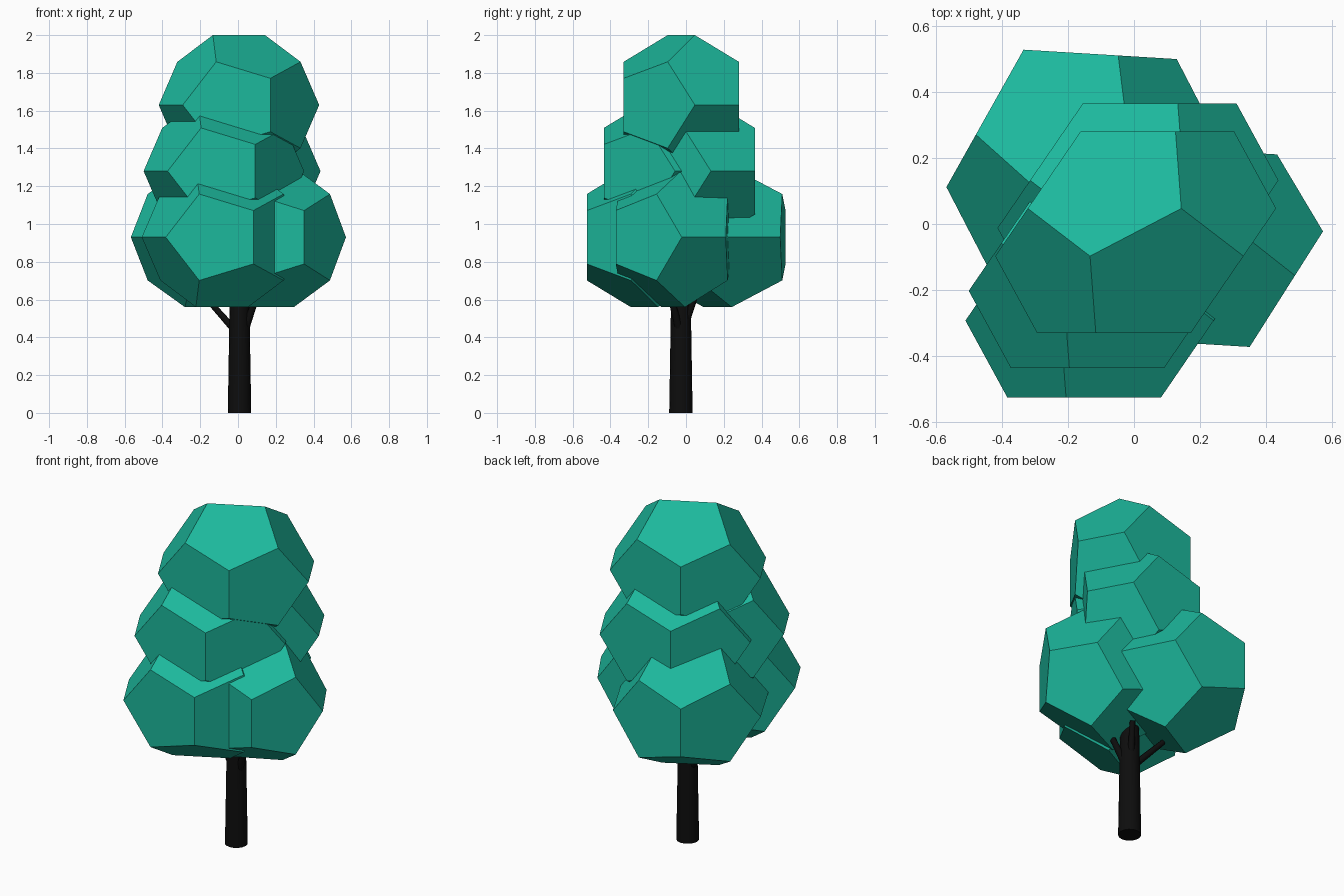
import bpy, bmesh, math
from mathutils import Vector, Matrix

if "Cube" in bpy.data.objects:
    bpy.data.objects.remove(bpy.data.objects["Cube"])


def material(name, rgb):
    m = bpy.data.materials.new(name)
    m.diffuse_color = (*rgb, 1)
    m.use_nodes = True
    m.node_tree.nodes["Principled BSDF"].inputs["Base Color"].default_value = m.diffuse_color
    return m


leaf = material("leaf_green", (0.012, 0.48, 0.335))
bark = material("bark_black", (0.004, 0.004, 0.004))


def finish(bm, name, mat):
    bmesh.ops.recalc_face_normals(bm, faces=bm.faces)
    me = bpy.data.meshes.new(name)
    bm.to_mesh(me)
    bm.free()
    ob = bpy.data.objects.new(name, me)
    me.materials.append(mat)
    bpy.context.collection.objects.link(ob)
    return ob


# Leaf clump: squashed dodecahedron with one pentagon facing the front
def clump(name, centre, r=0.415, depth=0.305, shear=0.135, turn=0.0):
    bm = bmesh.new()
    for k in range(5):
        a = math.radians(36 + 72 * k)
        for radius, y in ((0.618, -1.0), (1.0, -0.2361)):
            v = Vector((radius * math.cos(a), y, radius * math.sin(a)))
            bm.verts.new(v)
            bm.verts.new(-v)
    bmesh.ops.convex_hull(bm, input=bm.verts)
    bmesh.ops.dissolve_limit(bm, angle_limit=math.radians(3),
                             verts=bm.verts, edges=bm.edges)
    squash = Matrix.Diagonal((r, depth, 0.389, 1))
    slant = Matrix.Identity(4)
    slant[0][1] = shear
    spin = Matrix.Rotation(math.radians(turn), 4, 'Z')
    bm.transform(Matrix.Translation(centre) @ spin @ slant @ squash)
    return finish(bm, name, leaf)


clump("leaf_clump_top", (0.005, -0.025, 1.63))
clump("leaf_clump_middle_front", (-0.075, -0.13, 1.28))
clump("leaf_clump_middle_back", (0.012, 0.06, 1.28))
clump("leaf_clump_low_front", (-0.085, -0.22, 0.93))
clump("leaf_clump_low_right", (0.168, -0.067, 0.93), 0.40, 0.293, 0, -3.5)
clump("leaf_clump_low_back", (-0.148, 0.168, 0.93), 0.415, 0.347, 0, -3.5)


# Trunk and branches: tapered cylinders between two points
def limb(name, p, q, r1, r2, sides):
    p, q = Vector(p), Vector(q)
    d = q - p
    bm = bmesh.new()
    bmesh.ops.create_cone(bm, cap_ends=True, segments=sides,
                          radius1=r1, radius2=r2, depth=d.length)
    rot = d.to_track_quat('Z', 'Y').to_matrix().to_4x4()
    bm.transform(Matrix.Translation((p + q) / 2) @ rot)
    ob = finish(bm, name, bark)
    for f in ob.data.polygons:
        f.use_smooth = len(f.vertices) == 4


limb("trunk", (0.008, -0.027, 0), (0.008, -0.027, 0.85), 0.062, 0.048, 16)
limb("branch_left", (-0.01, -0.027, 0.43), (-0.17, 0.04, 0.61), 0.02, 0.015, 8)
limb("branch_right", (0.03, -0.03, 0.42), (0.11, -0.09, 0.65), 0.022, 0.015, 8)
limb("branch_back", (0.015, -0.01, 0.45), (0.06, 0.06, 0.65), 0.02, 0.015, 8)
